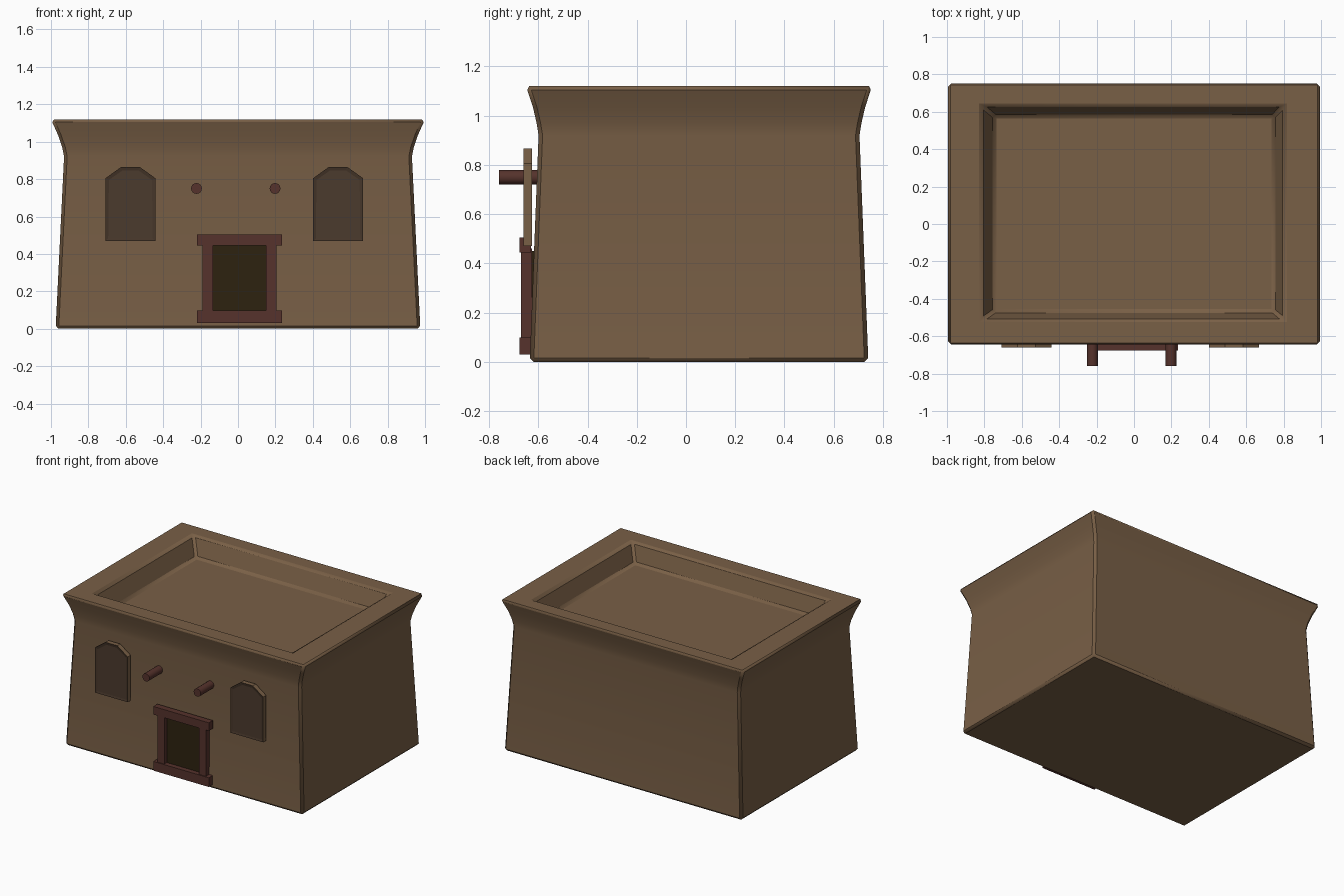
import bpy, bmesh, math
from mathutils import Vector

old = bpy.data.objects.get("Cube")
if old:
    bpy.data.objects.remove(old, do_unlink=True)


def material(name, rgb):
    m = bpy.data.materials.new(name)
    m.use_nodes = True
    m.diffuse_color = (*rgb, 1)
    m.node_tree.nodes["Principled BSDF"].inputs["Base Color"].default_value = (*rgb, 1)
    return m


CLAY = material("clay", (0.19, 0.115, 0.061))
PANE = material("window_brown", (0.07, 0.043, 0.026))
TRIM = material("window_edge_brown", (0.06, 0.036, 0.022))
WOOD = material("red_wood", (0.092, 0.032, 0.025))
DARK = material("doorway_dark", (0.026, 0.016, 0.005))


def finish(name, bm, mats, bevel=0):
    bmesh.ops.recalc_face_normals(bm, faces=bm.faces)
    mesh = bpy.data.meshes.new(name)
    bm.to_mesh(mesh)
    bm.free()
    ob = bpy.data.objects.new(name, mesh)
    bpy.context.collection.objects.link(ob)
    for m in mats:
        mesh.materials.append(m)
    if bevel:
        mod = ob.modifiers.new("Soft edges", 'BEVEL')
        mod.width = bevel
        mod.segments = 1
        mod.limit_method = 'ANGLE'
    return ob


def smooth(ob):
    bpy.ops.object.select_all(action='DESELECT')
    ob.select_set(True)
    bpy.context.view_layer.objects.active = ob
    bpy.ops.object.shade_smooth_by_angle(angle=math.radians(25))


def box(name, x, y, z, mat):
    bm = bmesh.new()
    bmesh.ops.create_cube(bm, size=1)
    for v in bm.verts:
        for i, (lo, hi) in enumerate((x, y, z)):
            v.co[i] = (lo + hi) / 2 + v.co[i] * (hi - lo)
    return finish(name, bm, [mat])


# Tapered walls, flared cornice, rim and sunken roof as one loft of rectangles
# each ring: half width, half depth, height, centre x, centre y
rings = [(0.975, 0.688, 0, 0, 0.053), (0.93, 0.652, 0.92, 0, 0.053),
         (0.94, 0.66, 0.97, 0, 0.053), (0.962, 0.675, 1.035, 0, 0.053),
         (1.0, 0.703, 1.12, 0, 0.053),
         (0.805, 0.572, 1.12, -0.005, 0.06), (0.75, 0.525, 0.98, 0, 0.055)]
bm = bmesh.new()
loops = [[bm.verts.new((cx + sx * w, cy + sy * d, z))
          for sx, sy in ((-1, -1), (1, -1), (1, 1), (-1, 1))]
         for w, d, z, cx, cy in rings]
for a, b in zip(loops, loops[1:]):
    for i in range(4):
        j = (i + 1) % 4
        bm.faces.new((a[i], a[j], b[j], b[i]))
bm.faces.new(loops[0])
bm.faces.new(loops[-1])
smooth(finish("house_walls", bm, [CLAY], 0.016))


# Arched windows: clay sides, dark edge band and slightly sunken pane
def window(name, cx):
    bm = bmesh.new()
    outline = [(-0.133, 0.47), (0.133, 0.47), (0.133, 0.805),
               (0.048, 0.866), (-0.048, 0.866), (-0.133, 0.805)]
    front = bm.faces.new([bm.verts.new((cx + x, -0.66, z)) for x, z in outline])
    back = bmesh.ops.extrude_face_region(bm, geom=[front], use_keep_orig=True)
    for v in back["geom"]:
        if isinstance(v, bmesh.types.BMVert):
            v.co.y = -0.625
    bmesh.ops.recalc_face_normals(bm, faces=bm.faces)
    front = min(bm.faces, key=lambda f: f.calc_center_median().y)
    band = bmesh.ops.inset_region(bm, faces=[front], thickness=0.02)["faces"]
    for f in band:
        f.material_index = 1
    front.material_index = 2
    bmesh.ops.translate(bm, verts=front.verts, vec=Vector((0, 0.004, 0)))
    finish(name, bm, [CLAY, TRIM, PANE])


window("right_window", -0.575)
window("left_window", 0.535)

# Doorway with posts, lintel and sill
box("doorway", (-0.14, 0.155), (-0.64, -0.61), (0.09, 0.45), DARK)
box("right_door_post", (-0.19, -0.135), (-0.67, -0.625), (0.09, 0.46), WOOD)
box("left_door_post", (0.15, 0.205), (-0.67, -0.625), (0.09, 0.46), WOOD)
box("lintel", (-0.22, 0.235), (-0.677, -0.63), (0.445, 0.505), WOOD)
box("door_sill", (-0.22, 0.235), (-0.677, -0.63), (0.03, 0.098), WOOD)

# Round roof beams poking out of the front wall
for name, x in (("right_beam", -0.222), ("left_beam", 0.198)):
    bpy.ops.mesh.primitive_cylinder_add(vertices=16, radius=0.029, depth=0.18,
                                        location=(x, -0.67, 0.75),
                                        rotation=(math.pi / 2, 0, 0))
    beam = bpy.context.object
    beam.name = name
    beam.data.materials.append(WOOD)
    smooth(beam)
